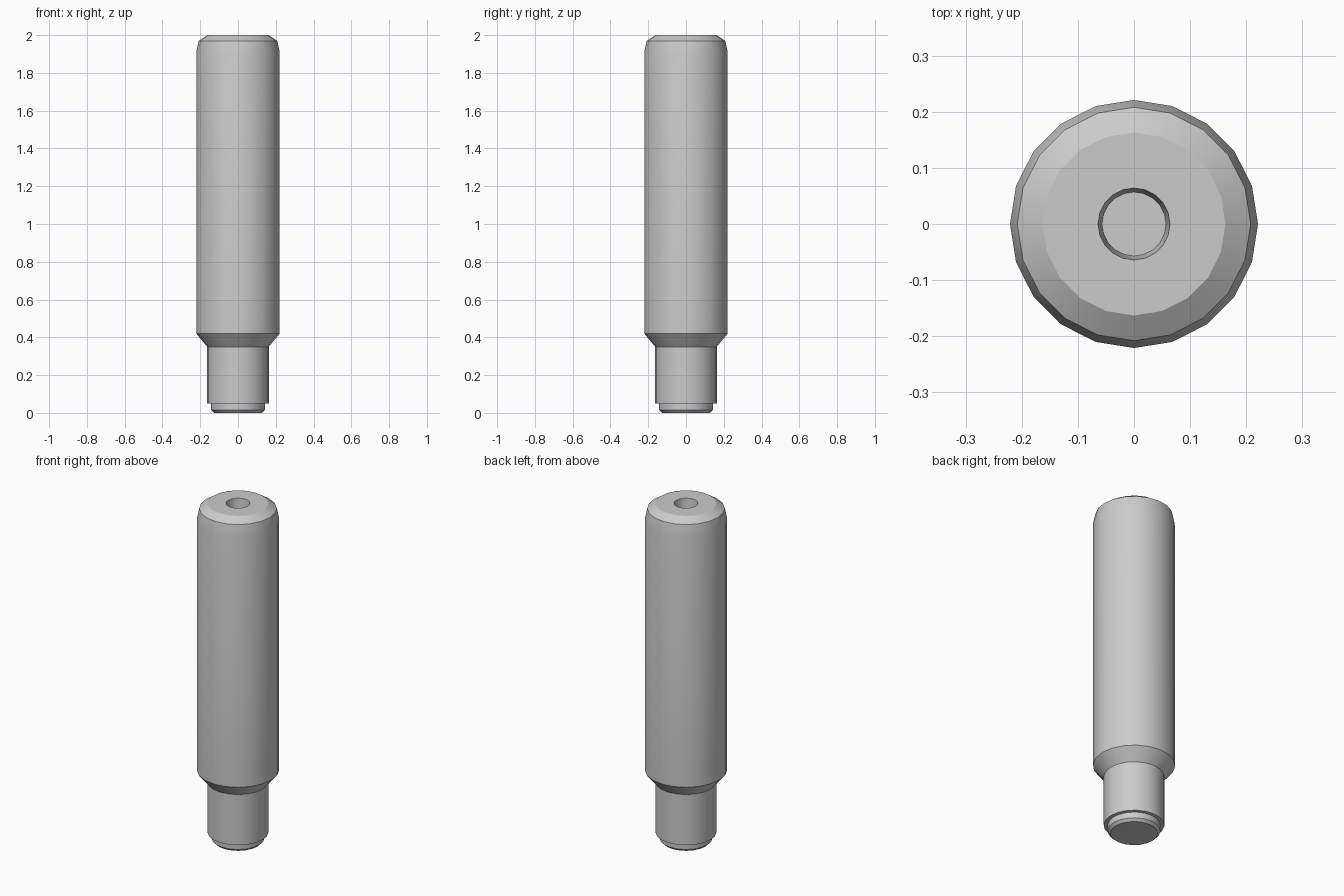
import bpy, bmesh, math

if "Cube" in bpy.data.objects:
    bpy.data.objects.remove(bpy.data.objects["Cube"])

SIDES = 20


def lathe(name, profile):
    """Spin (radius, z) points around z; end rings are capped."""
    bm = bmesh.new()
    rings = []
    for r, z in profile:
        rings.append([bm.verts.new((r * math.cos(2 * math.pi * i / SIDES),
                                    r * math.sin(2 * math.pi * i / SIDES), z))
                      for i in range(SIDES)])
    for a, b in zip(rings, rings[1:]):
        for i in range(SIDES):
            j = (i + 1) % SIDES
            bm.faces.new((a[i], a[j], b[j], b[i]))
    bm.faces.new(rings[0][::-1])
    bm.faces.new(rings[-1])
    mesh = bpy.data.meshes.new(name)
    bm.to_mesh(mesh)
    bm.free()
    ob = bpy.data.objects.new(name, mesh)
    bpy.context.collection.objects.link(ob)
    bpy.ops.object.select_all(action='DESELECT')
    ob.select_set(True)
    bpy.context.view_layer.objects.active = ob
    bpy.ops.object.shade_smooth_by_angle(angle=math.radians(30))
    return ob


# One continuous turned shell, from the bottom up
lathe("turned_cylinder", [
    (0.127, 0.0), (0.142, 0.015), (0.142, 0.05),      # tip with bevel
    (0.163, 0.05), (0.163, 0.35),                     # neck
    (0.221, 0.42), (0.221, 1.91),                     # main body
    (0.208, 1.97), (0.163, 2.0),                      # top chamfers
    (0.064, 2.0), (0.057, 1.90),                      # blind hole and floor
])
